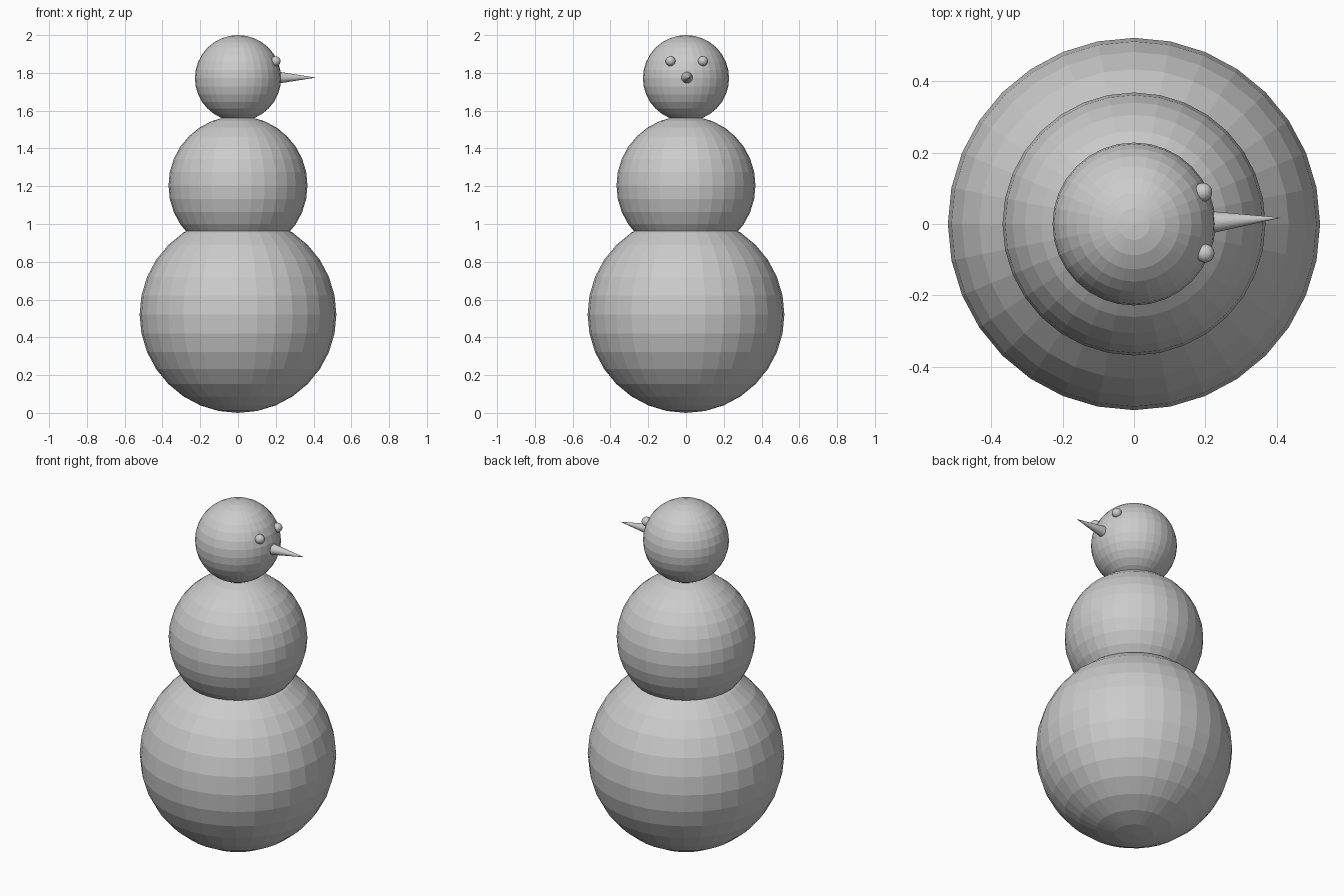
import bpy
from mathutils import Vector

if "Cube" in bpy.data.objects:
    bpy.data.objects.remove(bpy.data.objects["Cube"])

grey = bpy.data.materials.new("plain grey")
grey.diffuse_color = (0.6, 0.6, 0.6, 1)
grey.use_nodes = True
grey.node_tree.nodes["Principled BSDF"].inputs["Base Color"].default_value = grey.diffuse_color


def finish(name):
    ob = bpy.context.object
    ob.name = name
    ob.data.materials.append(grey)
    return ob


def ball(name, radius, centre):
    bpy.ops.mesh.primitive_uv_sphere_add(segments=32, ring_count=16,
                                         radius=radius, location=centre)
    return finish(name)


# Three stacked snowballs
ball("lower_ball", 0.521, (0, 0, 0.521))
ball("middle_ball", 0.368, (0, 0, 1.204))
ball("head", 0.228, (0, 0, 1.772))

# Eyes on the +x side of the head
ball("left_eye", 0.026, (0.193, 0.089, 1.862))
ball("right_eye", 0.026, (0.199, -0.082, 1.862))

# Pointed nose, turned very slightly sideways
base, tip = Vector((0.215, 0.005, 1.775)), Vector((0.413, 0.018, 1.775))
axis = tip - base
bpy.ops.mesh.primitive_cone_add(vertices=32, radius1=0.031, radius2=0,
                                depth=axis.length, location=(base + tip) / 2,
                                rotation=axis.to_track_quat('Z', 'Y').to_euler())
finish("nose")
